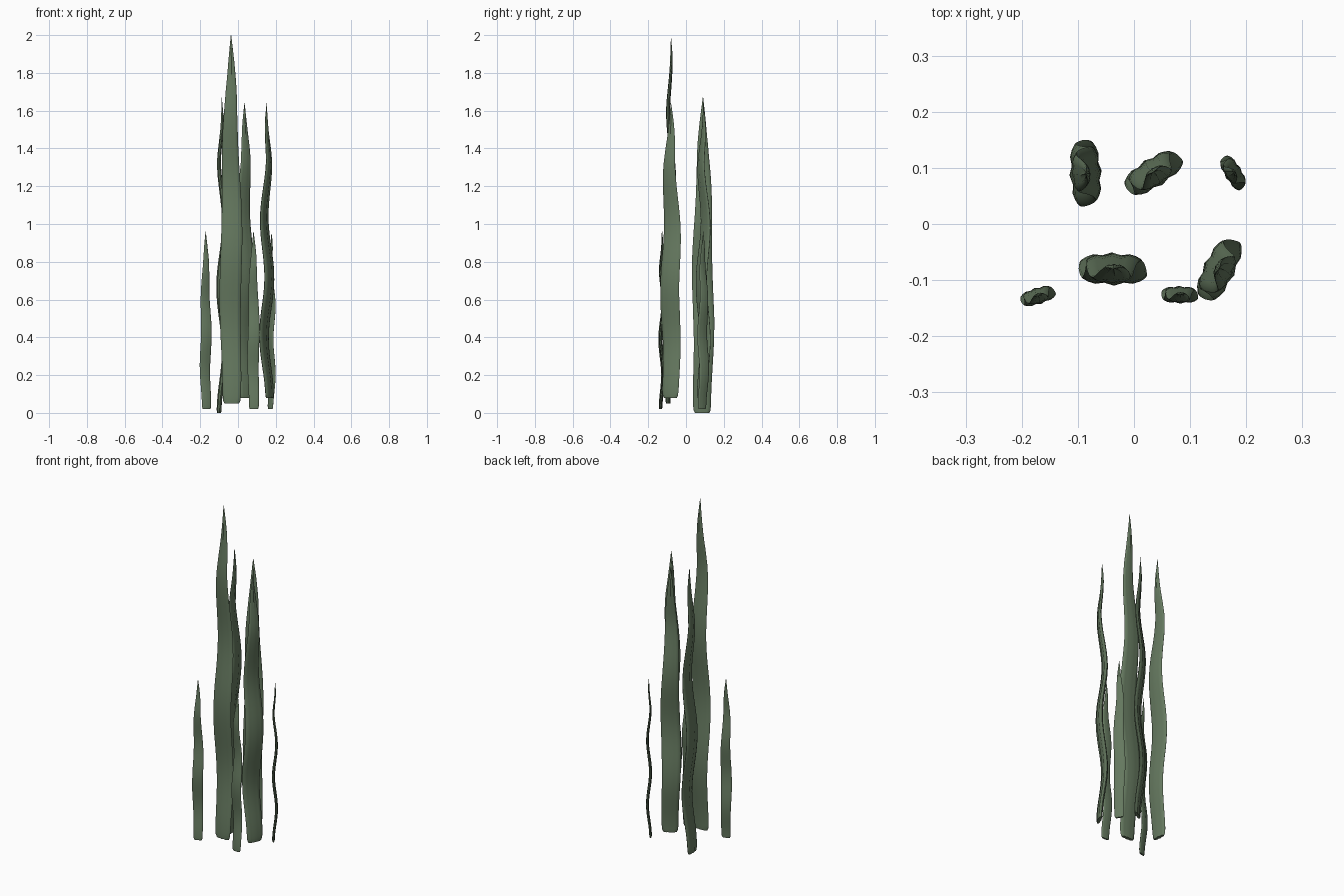
import bpy, bmesh, math
from mathutils import Vector

if "Cube" in bpy.data.objects:
    bpy.data.objects.remove(bpy.data.objects["Cube"])

green = bpy.data.materials.new("kelp_green")
green.diffuse_color = (0.13, 0.19, 0.115, 1)
green.use_nodes = True
green.node_tree.nodes["Principled BSDF"].inputs["Base Color"].default_value = green.diffuse_color

# width along the blade: (fraction of length, fraction of full width)
PROFILE = [(0, .68), (.008, .8), (.025, .85), (.15, .91), (.3, 1), (.45, .98), (.55, .9),
           (.65, .8), (.75, .68), (.85, .5), (.93, .27), (.975, .11), (1, .02)]


def width_at(t):
    for (a, wa), (b, wb) in zip(PROFILE, PROFILE[1:]):
        if t <= b:
            return wa + (wb - wa) * (t - a) / (b - a)
    return PROFILE[-1][1]


def section(n=20):
    """Flattened oval with shallow lengthwise ribs on both faces."""
    pts = []
    for i in range(n):
        a = 2 * math.pi * i / n
        u = math.cos(a)
        pts.append((u, math.sin(a) * (1 + 0.2 * math.cos(3 * math.pi * u))))
    return pts


def blade(name, x, y, z0, z1, width, angle):
    a = math.radians(angle)
    side = Vector((math.cos(a), math.sin(a), 0))
    normal = Vector((math.sin(a), -math.cos(a), 0))
    ts = sorted({0, .004, .008, .015, .025, .975, 1} | {i / 40 for i in range(2, 39)})
    bm = bmesh.new()
    rings = []
    for t in ts:
        w = width_at(t)
        fade = min(1, (1 - t) / 0.2)
        bend = 0.13 * width * math.cos(2 * math.pi * t / 0.4) * fade
        sway = 0.04 * width * math.sin(2 * math.pi * t / 0.45 + 1) * fade
        thick = 0.11 * width * (0.25 + 0.75 * w) * min(1, (1 - t) / 0.06 + 0.1)
        c = Vector((x, y, z0 + (z1 - z0) * t)) + normal * bend + side * sway
        rings.append([bm.verts.new(c + side * (u * w * width / 2) + normal * (v * thick))
                      for u, v in section()])
    for r, s in zip(rings, rings[1:]):
        for i in range(len(r)):
            j = (i + 1) % len(r)
            bm.faces.new((r[i], r[j], s[j], s[i]))
    bm.faces.new(rings[0])
    bm.faces.new(rings[-1])
    bmesh.ops.recalc_face_normals(bm, faces=bm.faces)
    me = bpy.data.meshes.new(name)
    bm.to_mesh(me)
    bm.free()
    ob = bpy.data.objects.new(name, me)
    me.materials.append(green)
    bpy.context.collection.objects.link(ob)
    bpy.ops.object.select_all(action='DESELECT')
    ob.select_set(True)
    bpy.context.view_layer.objects.active = ob
    bpy.ops.object.shade_smooth_by_angle(angle=math.radians(45))


# tall blades
blade("tallest_blade", -0.037, -0.08, 0.05, 2.0, 0.115, 0)
blade("back_left_blade", -0.086, 0.09, 0.0, 1.67, 0.112, -86)
blade("back_middle_blade", 0.035, 0.092, 0.08, 1.64, 0.105, 33)
blade("front_right_blade", 0.152, -0.08, 0.08, 1.64, 0.112, 64)

# short blades
blade("short_left_blade", -0.171, -0.128, 0.02, 0.96, 0.06, 18)
blade("short_middle_blade", 0.082, -0.126, 0.02, 0.96, 0.062, 0)
blade("short_right_blade", 0.177, 0.091, 0.02, 0.96, 0.062, -58)
